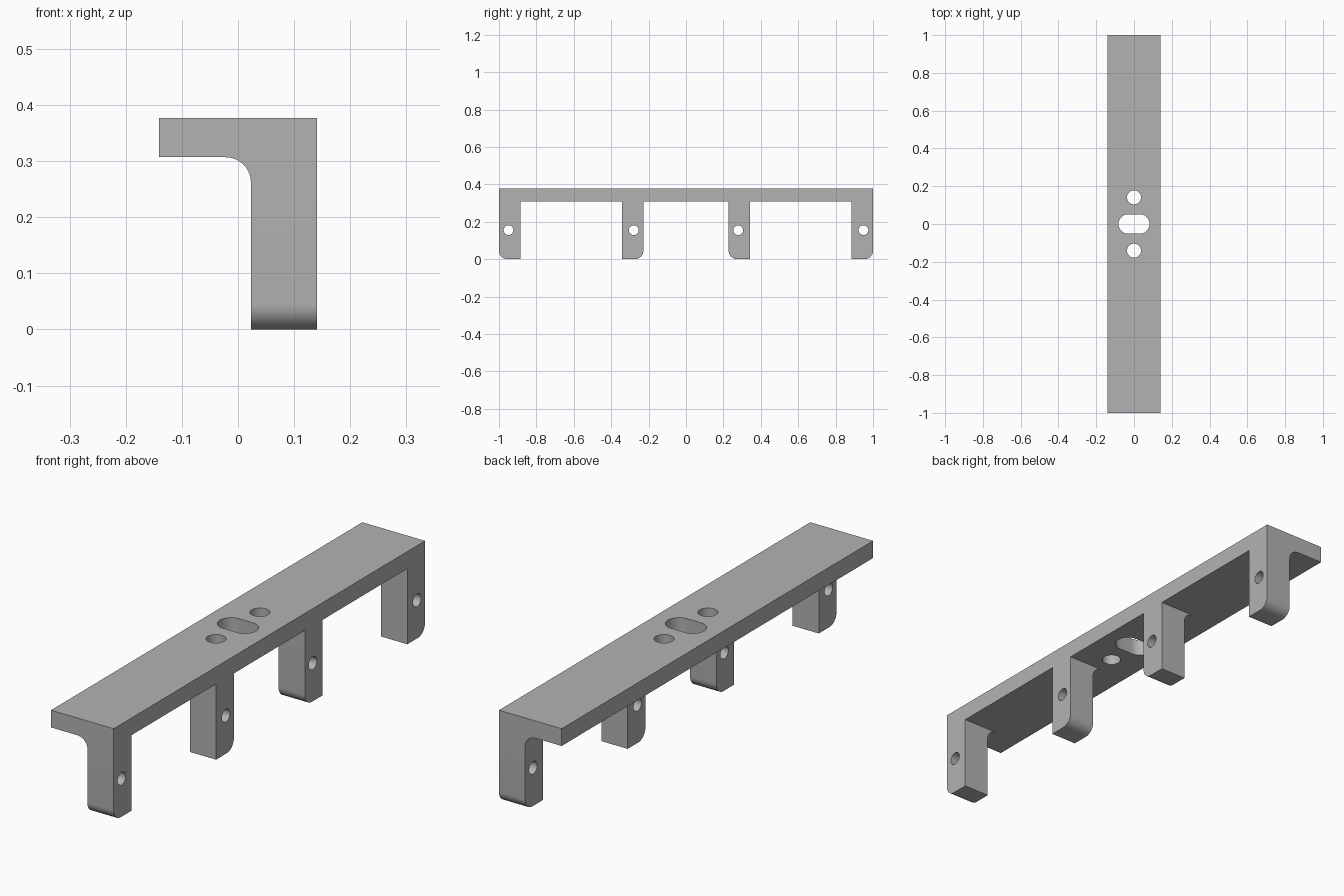
import bpy, bmesh, math
from mathutils import Vector

if "Cube" in bpy.data.objects:
    bpy.data.objects.remove(bpy.data.objects["Cube"], do_unlink=True)

HALF_W, HEIGHT = 0.141, 0.377      # bar half width, overall height
UNDER, INNER = 0.307, 0.023        # plate underside, inner face of legs
LEG, ROUND = 0.114, 0.045          # leg width, corner radius

grey = bpy.data.materials.new("plain grey")
grey.use_nodes = True
grey.diffuse_color = (0.45, 0.45, 0.45, 1)
grey.node_tree.nodes["Principled BSDF"].inputs["Base Color"].default_value = grey.diffuse_color


def prism(name, outline, direction, toe=None):
    """Extrude a flat outline; toe rounds the lower edge on that y side."""
    bm = bmesh.new()
    face = bm.faces.new([bm.verts.new(p) for p in outline])
    new = bmesh.ops.extrude_face_region(bm, geom=[face])["geom"]
    bmesh.ops.translate(bm, vec=Vector(direction),
                        verts=[v for v in new if isinstance(v, bmesh.types.BMVert)])
    if toe is not None:
        edges = [e for e in bm.edges
                 if all(abs(v.co.z) < 1e-4 and abs(v.co.y - toe) < 1e-4 for v in e.verts)]
        bmesh.ops.bevel(bm, geom=edges, offset=ROUND, segments=10,
                        affect='EDGES', profile=0.5)
    bmesh.ops.recalc_face_normals(bm, faces=bm.faces)
    mesh = bpy.data.meshes.new(name)
    bm.to_mesh(mesh)
    bm.free()
    mesh.materials.append(grey)
    ob = bpy.data.objects.new(name, mesh)
    bpy.context.scene.collection.objects.link(ob)
    return ob


def oval(radius, stretch=0.0, n=40):
    """Circle points, with the halves pulled apart to form a slot."""
    pts = []
    for half in (0, 1):
        side = 1 - 2 * half
        for i in range(n // 2 + (1 if stretch else 0)):
            a = -math.pi / 2 + math.pi * half + 2 * math.pi * i / n
            pts.append((side * stretch + radius * math.cos(a), radius * math.sin(a)))
    return pts


def combine(target, other, operation):
    mod = target.modifiers.new(other.name, 'BOOLEAN')
    mod.operation, mod.solver, mod.object = operation, 'EXACT', other
    bpy.context.view_layer.objects.active = target
    bpy.ops.object.modifier_apply(modifier=mod.name)
    bpy.data.objects.remove(other, do_unlink=True)


# Top plate
bar = prism("mounting_bracket",
            [(-HALF_W, -1, UNDER), (HALF_W, -1, UNDER), (HALF_W, 1, UNDER), (-HALF_W, 1, UNDER)],
            (0, 0, HEIGHT - UNDER))

# Leg profile with a filleted inner corner, running up through the plate
fillet = [(INNER - ROUND + ROUND * math.sin(a), UNDER - ROUND + ROUND * math.cos(a))
          for a in (math.pi / 2 * i / 10 for i in range(11))]
profile = [(HALF_W, 0), (HALF_W, HEIGHT), (fillet[0][0], HEIGHT)] + fillet + [(INNER, 0)]

# Legs: start y and the side carrying the rounded toe, each with a screw hole
for start, side in ((-1, -1), (-0.342, 1), (0.342 - LEG, -1), (1 - LEG, 1)):
    toe = start if side < 0 else start + LEG
    leg = prism("leg", [(x, start, z) for x, z in profile], (0, LEG, 0), toe)
    combine(bar, leg, 'UNION')
    hole_y = start + LEG / 2 + side * 0.006
    hole = prism("leg_hole", [(-0.05, hole_y + u, 0.155 + v) for u, v in oval(0.026)], (0.3, 0, 0))
    combine(bar, hole, 'DIFFERENCE')

# Central slot and the two round holes in the plate
for y, radius, stretch in ((0, 0.051, 0.031), (0.141, 0.037, 0), (-0.141, 0.037, 0)):
    cut = prism("plate_hole", [(u, y + v, 0.25) for u, v in oval(radius, stretch)], (0, 0, 0.2))
    combine(bar, cut, 'DIFFERENCE')

# Smooth curved walls, keep corners crisp
bpy.ops.object.select_all(action='DESELECT')
bar.select_set(True)
bpy.context.view_layer.objects.active = bar
bpy.ops.object.shade_smooth_by_angle(angle=math.radians(30))
